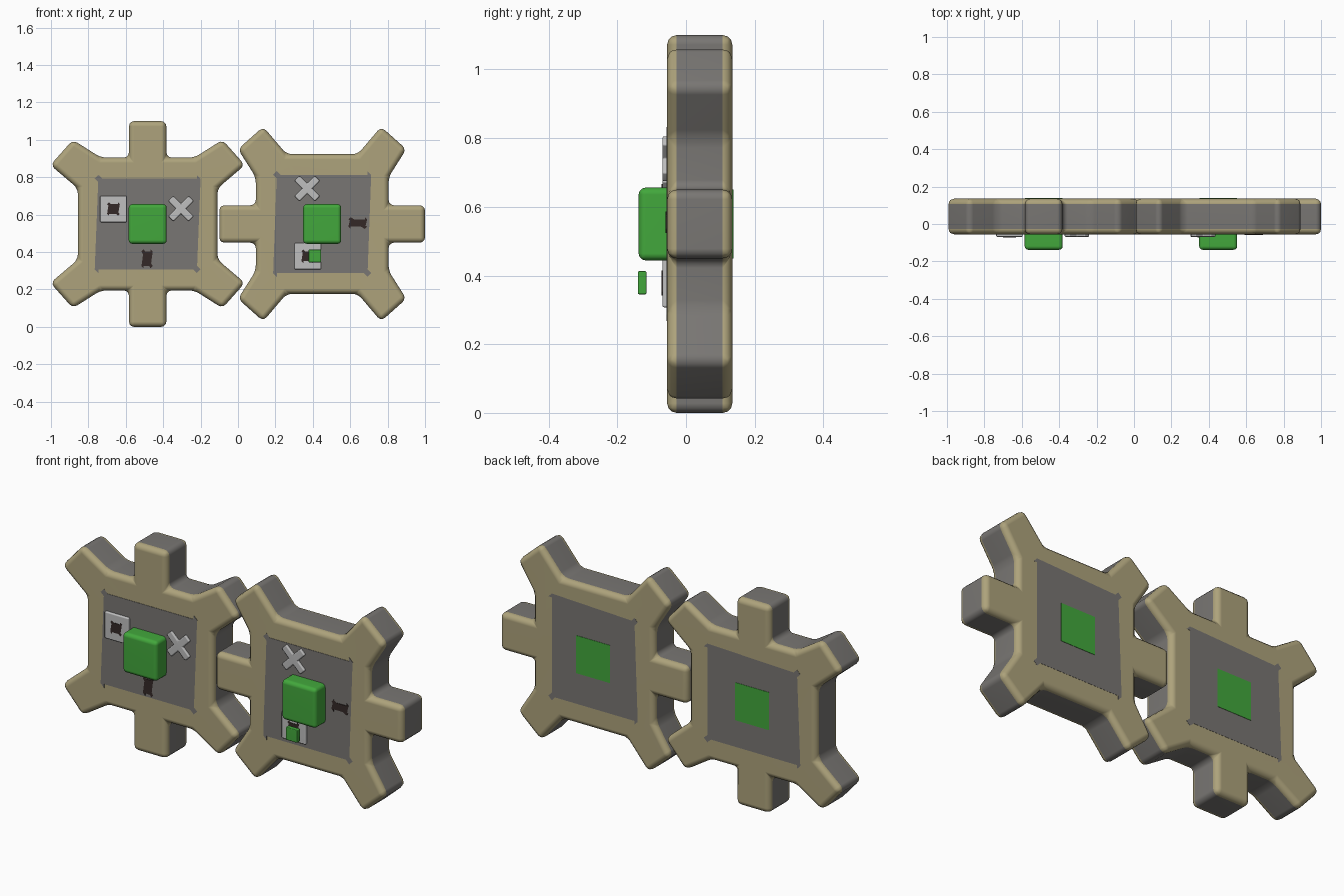
import bpy
import bmesh
import math

cube = bpy.data.objects.get("Cube")
if cube:
    bpy.data.objects.remove(cube, do_unlink=True)


def material(name, rgb):
    m = bpy.data.materials.new(name)
    m.use_nodes = True
    m.diffuse_color = (*rgb, 1)
    m.node_tree.nodes["Principled BSDF"].inputs["Base Color"].default_value = (*rgb, 1)
    return m


TAN = material("tan_rim", (0.42, 0.365, 0.2))
GREY = material("warm_grey", (0.19, 0.182, 0.172))
GREEN = material("green", (0.055, 0.39, 0.045))
WHITE = material("pale_grey", (0.52, 0.52, 0.52))
DARK = material("dark_brown", (0.034, 0.022, 0.02))

FRONT, BACK = -0.055, 0.135


def prism(name, outline, y0, y1, mats, bevel=0.0, segments=2):
    """Extrude an (x, z) outline along y, with optional rounded edges."""
    bm = bmesh.new()
    face = bm.faces.new([bm.verts.new((x, y0, z)) for x, z in outline])
    moved = bmesh.ops.extrude_face_region(bm, geom=[face])["geom"]
    for v in moved:
        if isinstance(v, bmesh.types.BMVert):
            v.co.y = y1
    bmesh.ops.recalc_face_normals(bm, faces=bm.faces)
    if bevel:
        bmesh.ops.bevel(bm, geom=bm.edges[:], offset=bevel, segments=segments,
                        profile=0.5, affect='EDGES', clamp_overlap=True)
    mesh = bpy.data.meshes.new(name)
    # A second material covers the front and back faces with their rounding
    if len(mats) > 1:
        for f in bm.faces:
            y = f.calc_center_median().y
            f.material_index = int(min(y - y0, y1 - y) < bevel)
    bm.to_mesh(mesh)
    bm.free()
    obj = bpy.data.objects.new(name, mesh)
    bpy.context.collection.objects.link(obj)
    for m in mats:
        mesh.materials.append(m)
    if bevel:
        bpy.ops.object.select_all(action='DESELECT')
        obj.select_set(True)
        bpy.context.view_layer.objects.active = obj
        bpy.ops.object.shade_smooth_by_angle(angle=math.radians(50))
        mod = obj.modifiers.new("even_normals", 'WEIGHTED_NORMAL')
        mod.keep_sharp = True
    return obj


def rect(cx, cz, hx, hz, cut=0.0):
    """Rectangle outline, optionally with clipped corners."""
    if not cut:
        return [(cx + a * hx, cz + b * hz) for a, b in ((-1, -1), (1, -1), (1, 1), (-1, 1))]
    pts = []
    for a, b in ((-1, -1), (1, -1), (1, 1), (-1, 1)):
        pair = [(cx + a * (hx - cut), cz + b * hz), (cx + a * hx, cz + b * (hz - cut))]
        pts += pair if a * b > 0 else pair[::-1]
    return pts


def cross(cx, cz, arm, half):
    """Diagonal cross outline."""
    pts = []
    for k in range(4):
        t = math.radians(45 + 90 * k)
        c, s = math.cos(t), math.sin(t)
        for u, v in ((half, -half), (arm, -half), (arm, half)):
            pts.append((cx + u * c - v * s, cz + u * s + v * c))
    return pts


# Toothed outline, mirrored from one quarter
QUARTER = [(0.1, 0.55), (0.1, 0.355), (0.25, 0.355), (0.4, 0.45), (0.52, 0.315), (0.373, 0.19)]
right_half = QUARTER + [(u, -v) for u, v in reversed(QUARTER)]
GEAR = right_half + [(-u, v) for u, v in reversed(right_half)]

for side, cx, turned in (("right", -0.483, False), ("left", 0.45, True)):
    cz = 0.55
    outline = [(cx + (v if turned else u), cz + (u if turned else v)) for u, v in GEAR]
    prism(side + "_gear_body", outline, FRONT, BACK, [GREY, TAN], 0.028, 3)
    hx, hz = (0.262, 0.283) if turned else (0.283, 0.262)
    # Panel shows on both faces
    prism(side + "_panel", rect(cx, cz, hx, hz, 0.02), FRONT - 0.002, BACK + 0.001, [GREY])
    prism(side + "_button", rect(cx, cz, 0.102, 0.106), -0.138, FRONT + 0.04, [GREEN], 0.02, 3)
    prism(side + "_back_square", rect(cx, cz, 0.1, 0.1), BACK, BACK + 0.003, [GREEN])

# Crosses
for side, x, z in (("right", -0.305, 0.632), ("left", 0.37, 0.74)):
    prism(side + "_cross", cross(x, z, 0.077, 0.019), -0.069, FRONT + 0.01, [WHITE], 0.006)

# Pale sockets with dark centres
for side, x, z in (("right", -0.666, 0.63), ("left", 0.373, 0.378)):
    prism(side + "_socket", rect(x, z, 0.071, 0.071), -0.069, FRONT + 0.01, [WHITE], 0.006)
    prism(side + "_socket_centre", rect(x, z, 0.034, 0.036, 0.01), -0.071, -0.066, [DARK])

# Dark slots
prism("right_slot", rect(-0.486, 0.364, 0.03, 0.051, 0.012), -0.06, FRONT, [DARK])
prism("left_slot", rect(0.64, 0.555, 0.05, 0.031, 0.012), -0.06, FRONT, [DARK])

# Small loose cube in front of the left socket
prism("small_cube", rect(0.411, 0.379, 0.034, 0.034), -0.14, -0.115, [GREEN], 0.004)
